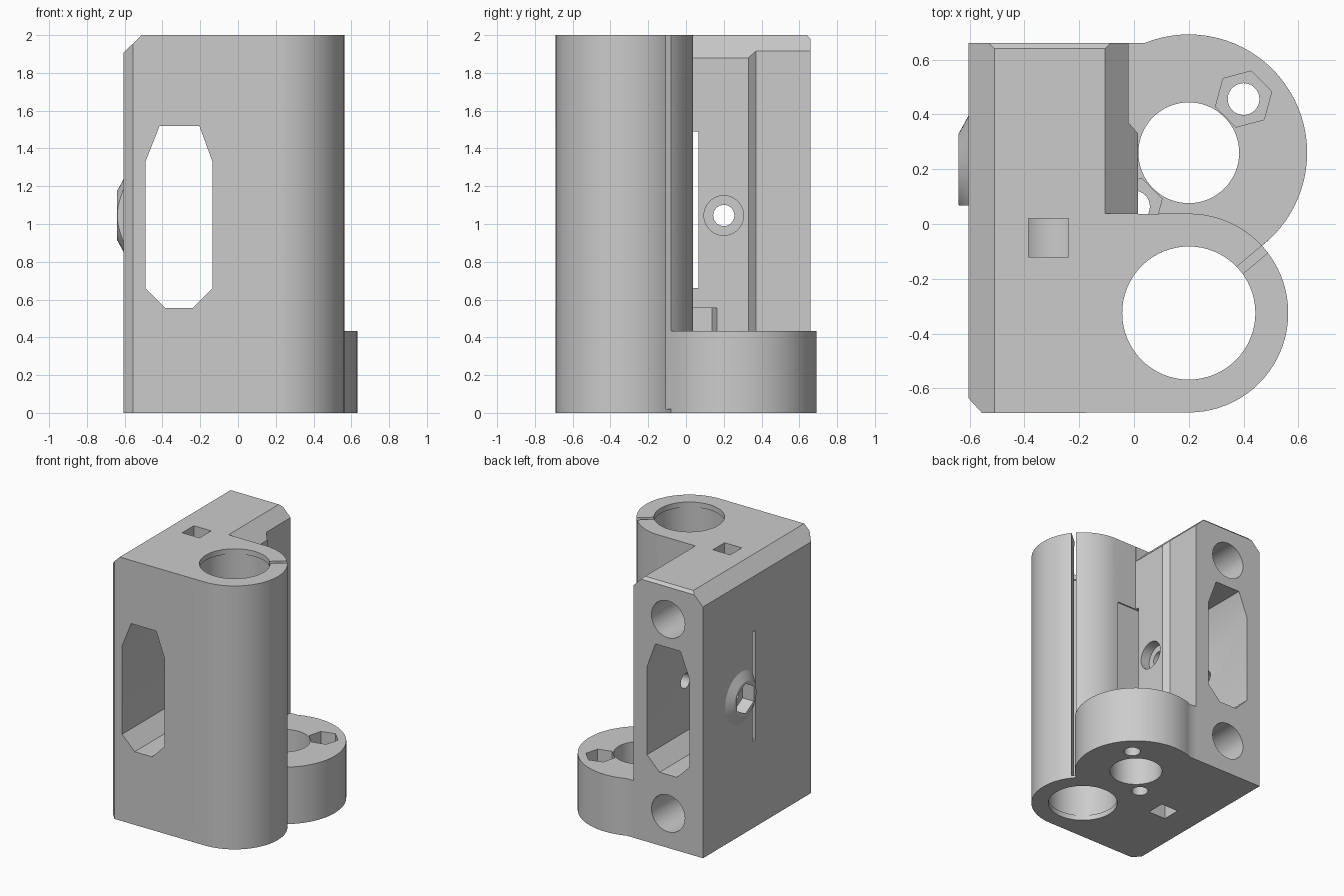
import bpy, bmesh, math
from mathutils import Matrix, Vector

cube = bpy.data.objects.get("Cube")
if cube:
    bpy.data.objects.remove(cube, do_unlink=True)

grey = bpy.data.materials.new("plain grey plastic")
grey.use_nodes = True
grey.diffuse_color = (0.6, 0.6, 0.6, 1)
grey.node_tree.nodes["Principled BSDF"].inputs["Base Color"].default_value = (0.6, 0.6, 0.6, 1)


def finish(name, bm):
    bmesh.ops.recalc_face_normals(bm, faces=bm.faces[:])
    mesh = bpy.data.meshes.new(name)
    bm.to_mesh(mesh)
    bm.free()
    mesh.materials.append(grey)
    ob = bpy.data.objects.new(name, mesh)
    bpy.context.collection.objects.link(ob)
    return ob


def prism(name, pts, axis, lo, hi):
    """Extrude a 2D outline along an axis from lo to hi."""
    place = {"x": lambda a, b: (lo, a, b), "y": lambda a, b: (a, lo, b), "z": lambda a, b: (a, b, lo)}[axis]
    bm = bmesh.new()
    face = bm.faces.new([bm.verts.new(place(a, b)) for a, b in pts])
    top = bmesh.ops.extrude_face_region(bm, geom=[face])["geom"]
    step = Vector([(hi - lo) * (axis == k) for k in "xyz"])
    bmesh.ops.translate(bm, vec=step, verts=[v for v in top if isinstance(v, bmesh.types.BMVert)])
    return finish(name, bm)


def arc(cx, cy, r, start=0, end=360, n=64):
    full = end - start == 360
    count = n if full else n + 1
    return [(cx + r * math.cos(math.radians(start + (end - start) * i / n)),
             cy + r * math.sin(math.radians(start + (end - start) * i / n))) for i in range(count)]


def rect(a, b, c, d):
    return [(a, c), (b, c), (b, d), (a, d)]


def combine(target, tool, op="DIFFERENCE"):
    mod = target.modifiers.new("combine", "BOOLEAN")
    mod.operation, mod.object, mod.solver = op, tool, "EXACT"
    bpy.context.view_layer.update()
    deps = bpy.context.evaluated_depsgraph_get()
    mesh = bpy.data.meshes.new_from_object(target.evaluated_get(deps))
    target.modifiers.clear()
    target.data = mesh
    bpy.data.objects.remove(tool, do_unlink=True)


ROD = (0.2, -0.325)     # vertical smooth rod
NUT = (0.2, 0.26)       # lead screw nut
SCREW_Y, SCREW_Z = 0.2, 1.045

# Main block with rounded rod tube and rear wall
outline = [(-0.605, 0.66), (-0.605, -0.635), (-0.555, -0.69)]
outline += arc(*ROD, 0.363, -90, 90, 40)
outline += [(0.015, 0.037), (0.015, 0.33), (-0.02, 0.37), (-0.02, 0.66)]
body = prism("carriage_end_block", outline, "z", 0, 2)

# Chamfers on the top edges
combine(body, prism("side_chamfer", [(-0.7, 1.815), (-0.51, 2.0), (-0.51, 2.1), (-0.7, 2.1)], "y", -0.8, 0.8))
combine(body, prism("wall_chamfer", [(-0.105, 2.1), (-0.105, 2), (0.2, 1.695), (0.3, 2.1)], "y", 0.0375, 0.8))
combine(body, prism("back_chamfer", [(0.64, 2.0), (0.7, 1.94), (0.7, 2.1), (0.64, 2.1)], "x", -0.8, 0.1))

# Round nut tower at the foot
combine(body, prism("tower", arc(*NUT, 0.432, n=80), "z", 0, 0.433), "UNION")
combine(body, prism("tower_web", rect(-0.1, 0.05, 0.1, 0.6599), "z", 0, 0.4329), "UNION")

# Raised boss round the tension screw, cut flat beside the relief slot
bm = bmesh.new()
bmesh.ops.create_cone(bm, cap_ends=True, segments=48, radius1=0.24, radius2=0.13, depth=0.06)
bmesh.ops.transform(bm, verts=bm.verts, matrix=Matrix.Translation((-0.61, SCREW_Y, SCREW_Z))
                    @ Matrix.Rotation(-math.pi / 2, 4, "Y"))
boss = finish("screw_boss", bm)
combine(boss, prism("boss_trim", rect(-0.3, 0.068, 0.5, 1.6), "x", -0.8, -0.4))
combine(body, boss, "UNION")

# Belt window from front to back
window = [(-0.49, 0.66), (-0.385, 0.555), (-0.24, 0.555), (-0.135, 0.66),
          (-0.135, 1.33), (-0.205, 1.52), (-0.415, 1.52), (-0.49, 1.33)]
combine(body, prism("belt_window", window, "y", -0.8, 0.8))

# Blind rod sockets, each with a square vent
for z, lo, hi in ((0.262, -0.1, 0.2), (1.735, 1.8, 2.1)):
    combine(body, prism("rod_socket", arc(-0.312, z, 0.14, n=48), "y", -0.62, 0.8))
    combine(body, prism("vent", rect(-0.385, -0.24, -0.12, 0.02), "z", lo, hi))

# Relief slot and tension screw hole
combine(body, prism("relief_slot", rect(0.028, 0.066, 0.66, 1.49), "x", -0.8, 0.18))
combine(body, prism("screw_hole", arc(SCREW_Y, SCREW_Z, 0.056, n=32), "x", -0.8, 0.18))
combine(body, prism("screw_head_recess", arc(SCREW_Y, SCREW_Z, 0.105, n=32), "x", -0.06, 0.18))
combine(body, prism("screw_nut_trap", arc(SCREW_Y, SCREW_Z, 0.115, 30, 390, 6), "x", -0.8, -0.545))

# Rod bore, slightly wider between its end lips, and clamping slit
combine(body, prism("rod_bore", arc(*ROD, 0.243), "z", -0.1, 2.1))
combine(body, prism("rod_bore_relief", arc(*ROD, 0.252), "z", 0.04, 1.96))
turn = Matrix.Rotation(math.radians(40), 2)
slit = [Vector(ROD) + turn @ Vector(p) for p in rect(0.2, 0.42, -0.017, 0.017)]
combine(body, prism("clamp_slit", [tuple(p) for p in slit], "z", 0.02, 2.1))

# Lead screw bore with two nut screws and hexagonal pockets
combine(body, prism("lead_screw_bore", arc(*NUT, 0.184), "z", -0.1, 0.47))
for side, top in ((1, 0.5), (-1, 0.555)):
    x, y = NUT[0] + 0.2 * side, NUT[1] + 0.196 * side
    combine(body, prism("nut_screw_hole", arc(x, y, 0.058, n=32), "z", -0.1, 0.5))
    combine(body, prism("nut_pocket", arc(x, y, 0.106, 15, 375, 6), "z", 0.33, top))

# Smooth the round surfaces, keep the edges sharp
bpy.ops.object.select_all(action="DESELECT")
body.select_set(True)
bpy.context.view_layer.objects.active = body
bpy.ops.object.shade_smooth_by_angle(angle=math.radians(25))
